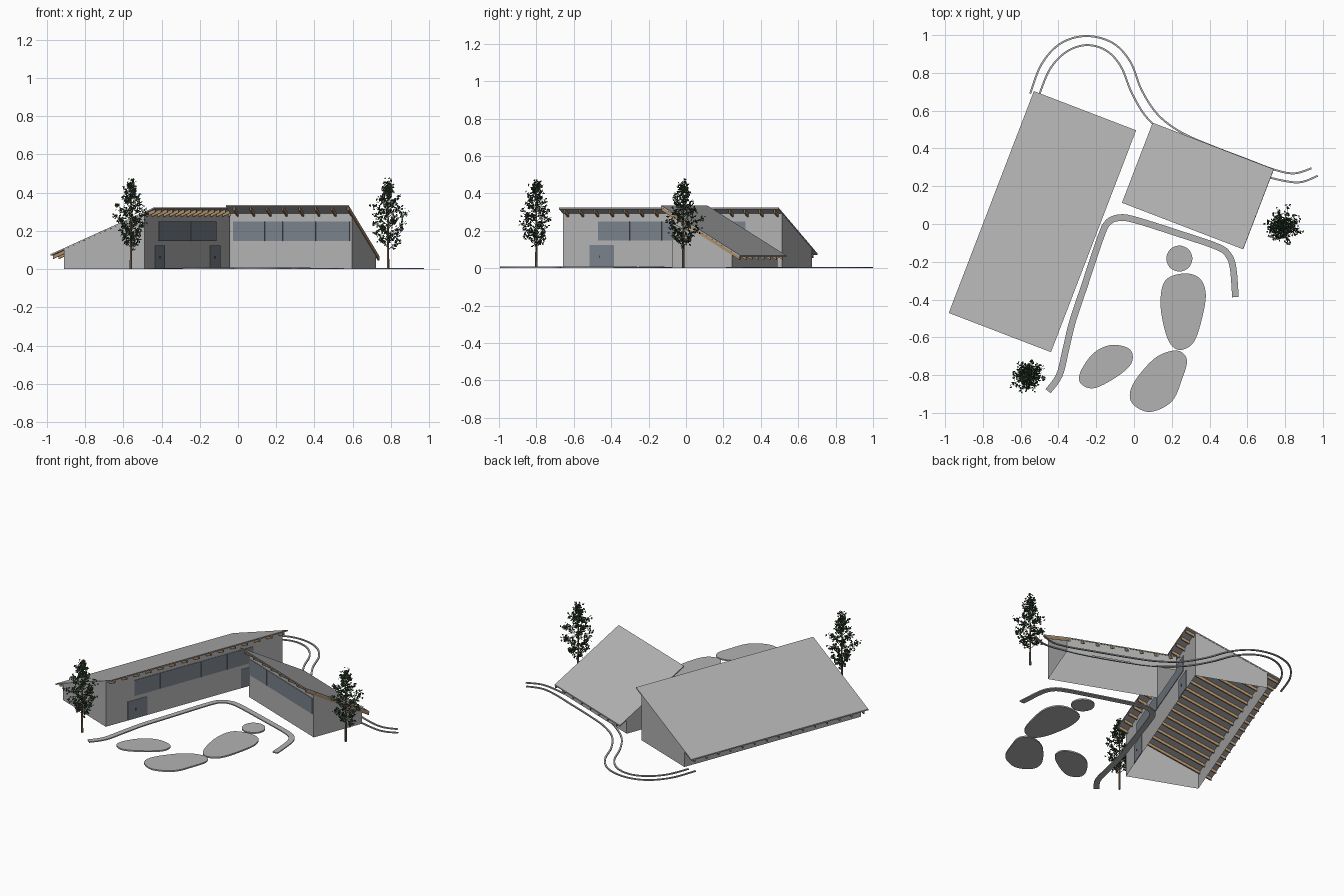
import bpy, math, random
from mathutils import Vector

if "Cube" in bpy.data.objects:
    bpy.data.objects.remove(bpy.data.objects["Cube"])

random.seed(7)

def mat(name, c):
    m = bpy.data.materials.new(name)
    m.diffuse_color = (*c, 1)
    m.use_nodes = True
    m.node_tree.nodes["Principled BSDF"].inputs["Base Color"].default_value = m.diffuse_color
    return m

WALL = mat("plaster_grey", (0.45, 0.45, 0.45))
WOOD = mat("timber", (0.42, 0.27, 0.14))
GLASS = mat("window_glass", (0.195, 0.225, 0.26))
FRAME = mat("dark_handle", (0.06, 0.065, 0.07))
BARK = mat("bark", (0.20, 0.14, 0.09))
LEAF = mat("leaf_green", (0.035, 0.065, 0.035))

def make(name, verts, faces, m, rot=0.0):
    me = bpy.data.meshes.new(name)
    me.from_pydata([tuple(v) for v in verts], [], faces)
    me.materials.append(m)
    ob = bpy.data.objects.new(name, me)
    ob.rotation_euler.z = rot
    bpy.context.collection.objects.link(ob)
    return ob

def prism(verts, faces, pts, t0, t1):
    """Extrude an (s, z) profile (counter-clockwise) along t from t0 to t1."""
    o, n = len(verts), len(pts)
    verts += [(s, t0, z) for s, z in pts] + [(s, t1, z) for s, z in pts]
    faces.append([o + i for i in range(n)])
    faces.append([o + n + i for i in reversed(range(n))])
    for i in range(n):
        j = (i + 1) % n
        faces.append([o + j, o + i, o + n + i, o + n + j])

def plate(verts, faces, s, d, t0, t1, z0, z1):
    s += 0.001
    prism(verts, faces, [(s, z0), (s + d, z0), (s + d, z1), (s, z1)], t0, t1)

def building(name, rot, s0, s1, w0, w1, t0, t1, z0, z1, n, ends, panes, doors):
    """Shed-roofed wing: s runs from low eave to high eave, t along the wing."""
    top = lambda s: z0 + (z1 - z0) * (s - s0) / (s1 - s0)
    th = 0.008
    # roof slab
    v, f = [], []
    prism(v, f, [(s0, top(s0) - th), (s1, top(s1) - th), (s1, top(s1)), (s0, top(s0))], t0, t1)
    make(name + "_roof", v, f, WALL, rot)
    # rafters
    v, f = [], []
    a, b, w, d = s0 + 0.003, s1 - 0.004, 0.009, 0.018
    for i in range(n):
        t = ends[0] + (ends[1] - ends[0] - w) * i / (n - 1)
        prism(v, f, [(a, top(a) - th - d), (b, top(b) - th - d), (b, top(b) - th), (a, top(a) - th)], t, t + w)
    make(name + "_rafters", v, f, WOOD, rot)
    # open-bottomed wall shell
    p, q = t0 + 0.002, t1 - 0.002
    h0, h1 = top(w0) - th, top(w1) - th
    v = [(w0, p, 0), (w1, p, 0), (w1, p, h1), (w0, p, h0),
         (w0, q, 0), (w1, q, 0), (w1, q, h1), (w0, q, h0)]
    make(name + "_walls", v, [(0, 1, 2, 3), (5, 4, 7, 6), (4, 0, 3, 7), (1, 5, 6, 2)], WALL, rot)
    # ribbon windows and glazed doors on the high wall
    gv, gf, fv, ff = [], [], [], []
    for x, y in zip(panes, panes[1:]):
        plate(gv, gf, w1, 0.003, x + 0.0012, y - 0.0012, 0.148, 0.25)
    for x, y in doors:
        plate(gv, gf, w1, 0.003, x, y, 0.002, 0.123)
        plate(fv, ff, w1 + 0.003, 0.004, x + 0.055, x + 0.06, 0.055, 0.068)
    make(name + "_glass", gv, gf, GLASS, rot)
    if fv:
        make(name + "_door_handles", fv, ff, FRAME, rot)

A = math.radians(-21)
building("long_wing", A, -0.747, -0.167, -0.672, -0.222, -0.791, 0.467, 0.078, 0.323, 15, (-0.765, 0.445),
         [-0.588, -0.405, -0.222, -0.115, 0.07, 0.257], [(-0.635, -0.497), (0.17, 0.31)])
building("short_wing", A - math.pi / 2, -0.536, -0.082, -0.487, -0.143, -0.1, 0.587, 0.068, 0.336, 8,
         (-0.06, 0.588), [-0.082, 0.097, 0.198, 0.383, 0.573], [])

def smooth(pts, closed=False, k=6):
    """Catmull-Rom curve through the given points."""
    P = [Vector(p) for p in pts]
    n = len(P)
    get = (lambda i: P[i % n]) if closed else (lambda i: P[max(0, min(n - 1, i))])
    out = []
    for i in range(n if closed else n - 1):
        a, b, c, d = (get(i + j) for j in (-1, 0, 1, 2))
        for s in range(k):
            t = s / k
            out.append(0.5 * (2 * b + (c - a) * t + (2 * a - 5 * b + 4 * c - d) * t * t
                              + (3 * b - a - 3 * c + d) * t ** 3))
    return out if closed else out + [P[-1]]

def ribbon(name, pts, width, h, m):
    c = smooth(pts)
    v, f = [], []
    for i, p in enumerate(c):
        d = (c[min(i + 1, len(c) - 1)] - c[max(i - 1, 0)]).normalized()
        o = Vector((-d.y, d.x)) * width / 2
        v += [(*(p + o), 0), (*(p - o), 0), (*(p - o), h), (*(p + o), h)]
    for i in range(len(c) - 1):
        for j in range(4):
            a, b = i * 4 + j, i * 4 + (j + 1) % 4
            f.append((a, b, b + 4, a + 4))
    e = len(v) - 4
    f += [(3, 2, 1, 0), (e, e + 1, e + 2, e + 3)]
    make(name, v, f, m)

def slab(name, pts, h):
    c = smooth(pts, True)
    # keep the outline counter-clockwise so the faces point outward
    if sum(c[i - 1].x * c[i].y - c[i].x * c[i - 1].y for i in range(len(c))) < 0:
        c.reverse()
    v, n = [(*p, 0) for p in c] + [(*p, h) for p in c], len(c)
    f = [list(reversed(range(n))), list(range(n, 2 * n))]
    f += [(i, (i + 1) % n, n + (i + 1) % n, n + i) for i in range(n)]
    make(name, v, f, WALL)

# footpath in the courtyard and the two kerbs behind
ribbon("front_path", [(-.455, -.885), (-.395, -.80), (-.36, -.66), (-.325, -.515), (-.265, -.335),
       (-.18, -.08), (-.14, .005), (-.08, .033), (.005, .022), (.24, -.052), (.44, -.12),
       (.50, -.165), (.525, -.235), (.537, -.387)], 0.035, 0.007, WALL)
ribbon("outer_kerb", [(-.55, .69), (-.49, .845), (-.39, .955), (-.255, .995), (-.115, .96),
       (-.02, .86), (.04, .71), (.125, .58), (.245, .488), (.40, .418), (.585, .347),
       (.745, .287), (.85, .268), (.94, .295)], 0.01, 0.007, WALL)
ribbon("inner_kerb", [(-.50, .69), (-.445, .82), (-.36, .91), (-.255, .947), (-.15, .92),
       (-.07, .835), (-.01, .69), (.075, .555), (.22, .435), (.38, .36), (.565, .29),
       (.72, .245), (.87, .22), (.972, .255)], 0.01, 0.007, WALL)

# rounded courtyard patches
slab("round_patch", [(.24 + .069 * math.cos(i * math.pi / 4), -.183 + .069 * math.sin(i * math.pi / 4))
                     for i in range(8)], 0.009)
slab("egg_patch", [(.26, -.262), (.165, -.30), (.14, -.42), (.165, -.57), (.205, -.65), (.26, -.665),
                   (.32, -.62), (.36, -.50), (.38, -.37), (.345, -.285)], 0.009)
slab("lower_patch", [(.23, -.67), (.125, -.70), (.03, -.795), (-.02, -.885), (-.005, -.955),
                     (.085, -.995), (.20, -.94), (.255, -.82), (.28, -.72)], 0.009)
slab("side_patch", [(-.115, -.64), (-.21, -.68), (-.28, -.775), (-.285, -.84), (-.215, -.87),
                    (-.10, -.815), (-.015, -.74), (-.02, -.665)], 0.009)

def limb(v, f, a, b, r0, r1, n=6):
    d = (b - a).normalized()
    x = d.orthogonal().normalized()
    y = d.cross(x)
    o = len(v)
    for p, r in ((a, r0), (b, r1)):
        v += [p + r * (x * math.cos(6.2832 * i / n) + y * math.sin(6.2832 * i / n)) for i in range(n)]
    f += [(o + i, o + (i + 1) % n, o + n + (i + 1) % n, o + n + i) for i in range(n)]

def tree(name, x, y):
    base = Vector((x, y, 0))
    wv, wf, lv, lf = [], [], [], []
    limb(wv, wf, base, base + Vector((0, 0, 0.16)), 0.007, 0.0055)
    limb(wv, wf, base + Vector((0, 0, 0.16)), base + Vector((0, 0, 0.45)), 0.0055, 0.001)
    for k in range(30):
        # rising branches fan out by the golden angle, longest at mid height
        q = k / 29
        z = 0.10 + 0.31 * q
        reach = 0.105 * min(1, 0.55 + q * 1.4, 0.1 + (1 - q) * 1.5) * random.uniform(0.6, 1.1)
        ang = k * 2.4
        a = base + Vector((0, 0, z))
        b = a + Vector((math.cos(ang) * reach, math.sin(ang) * reach, 0.055))
        limb(wv, wf, a, b, 0.002, 0.0007, 3)
        for j in range(28):
            # pointed leaves clustered along the branch
            p = a.lerp(b, random.uniform(0.4, 1.0)) + Vector([random.gauss(0, 0.009) for _ in range(3)])
            d = Vector([random.gauss(0, 1) for _ in range(3)]).normalized()
            s = d.orthogonal().normalized() * 0.006
            d = d * 0.0085
            o = len(lv)
            lv += [p - d, p + s, p + d, p - s]
            lf.append((o, o + 1, o + 2, o + 3))
    make(name + "_trunk", wv, wf, BARK)
    make(name + "_leaves", lv, lf, LEAF)

tree("front_tree", -0.56, -0.80)
tree("right_tree", 0.785, -0.015)
